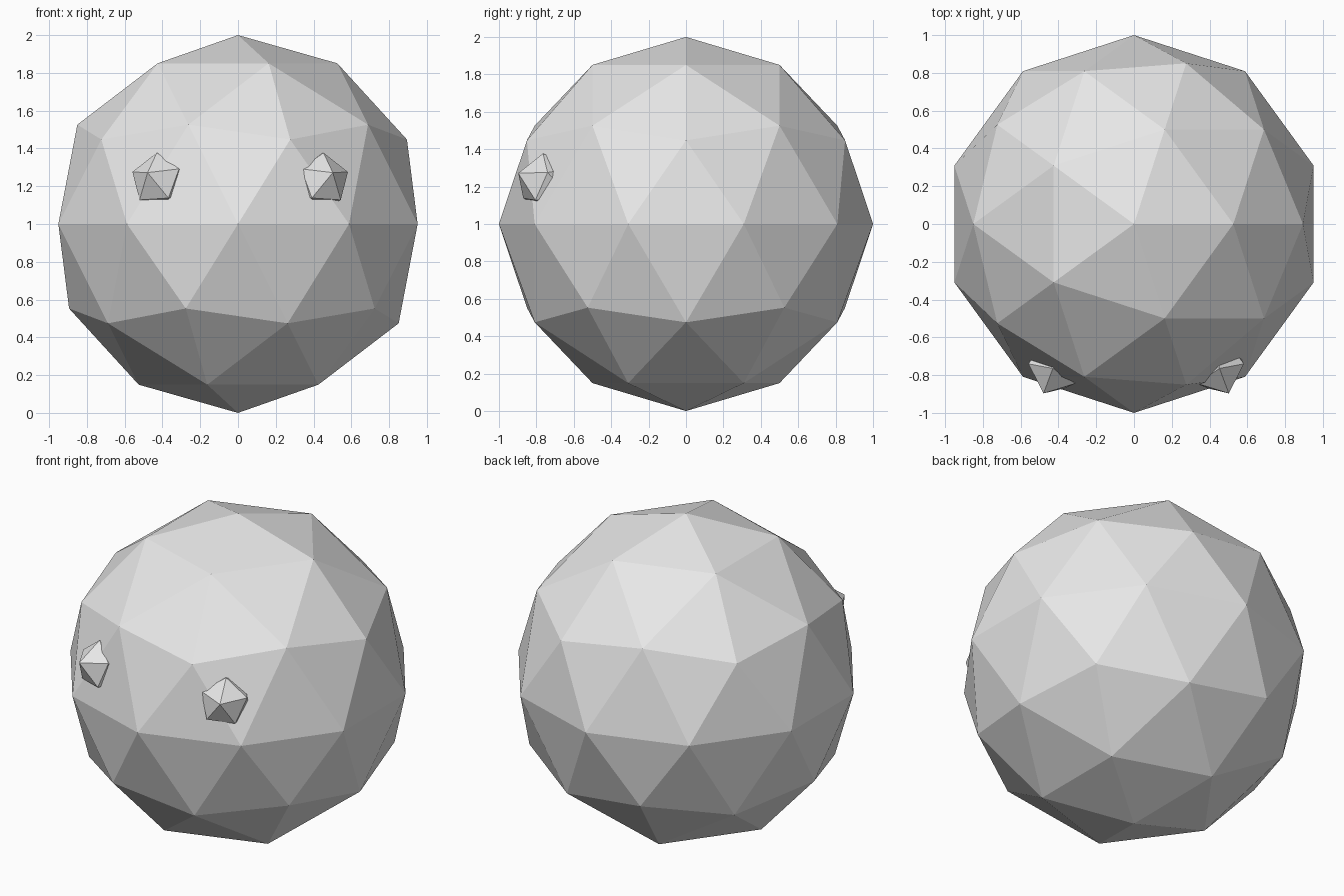
import bpy
from mathutils import Matrix, Vector

default = bpy.data.objects.get("Cube")
if default:
    bpy.data.objects.remove(default, do_unlink=True)

# Single plain grey shared by every part
grey = bpy.data.materials.new("plain grey")
grey.use_nodes = True
colour = (0.8, 0.8, 0.8, 1)
grey.diffuse_color = colour
grey.node_tree.nodes["Principled BSDF"].inputs["Base Color"].default_value = colour


def faceted_ball(name, subdivisions, matrix):
    """Flat-shaded icosphere placed by a matrix."""
    bpy.ops.mesh.primitive_ico_sphere_add(subdivisions=subdivisions, radius=1)
    ball = bpy.context.object
    ball.name = name
    ball.data.transform(matrix)
    ball.data.materials.append(grey)
    bpy.ops.object.shade_flat()
    return ball


# Round body
faceted_ball("body", 2, Matrix.Translation((0, 0, 1)))

# Eyes: small icosahedra sunk into the body, one tip pointing outward
RADIUS, STRETCH = 0.158, 1.2
for name, side, x in (("right_eye", -1, 0.438), ("left_eye", 1, 0.461)):
    rim_centre = Vector((side * x, -0.805, 1.242))
    outward = Vector((side * 0.39, -0.876, 0.286)).normalized()
    upward = Vector((side * -0.007, 0.038, 0.139))
    upward = (upward - outward * upward.dot(outward)).normalized()
    across = outward.cross(upward)
    turn = Matrix((upward, across, outward)).transposed().to_4x4()
    size = Matrix.Diagonal((RADIUS, RADIUS, RADIUS * STRETCH, 1))
    centre = rim_centre - outward * RADIUS * STRETCH * 0.447
    faceted_ball(name, 1, Matrix.Translation(centre) @ turn @ size)
